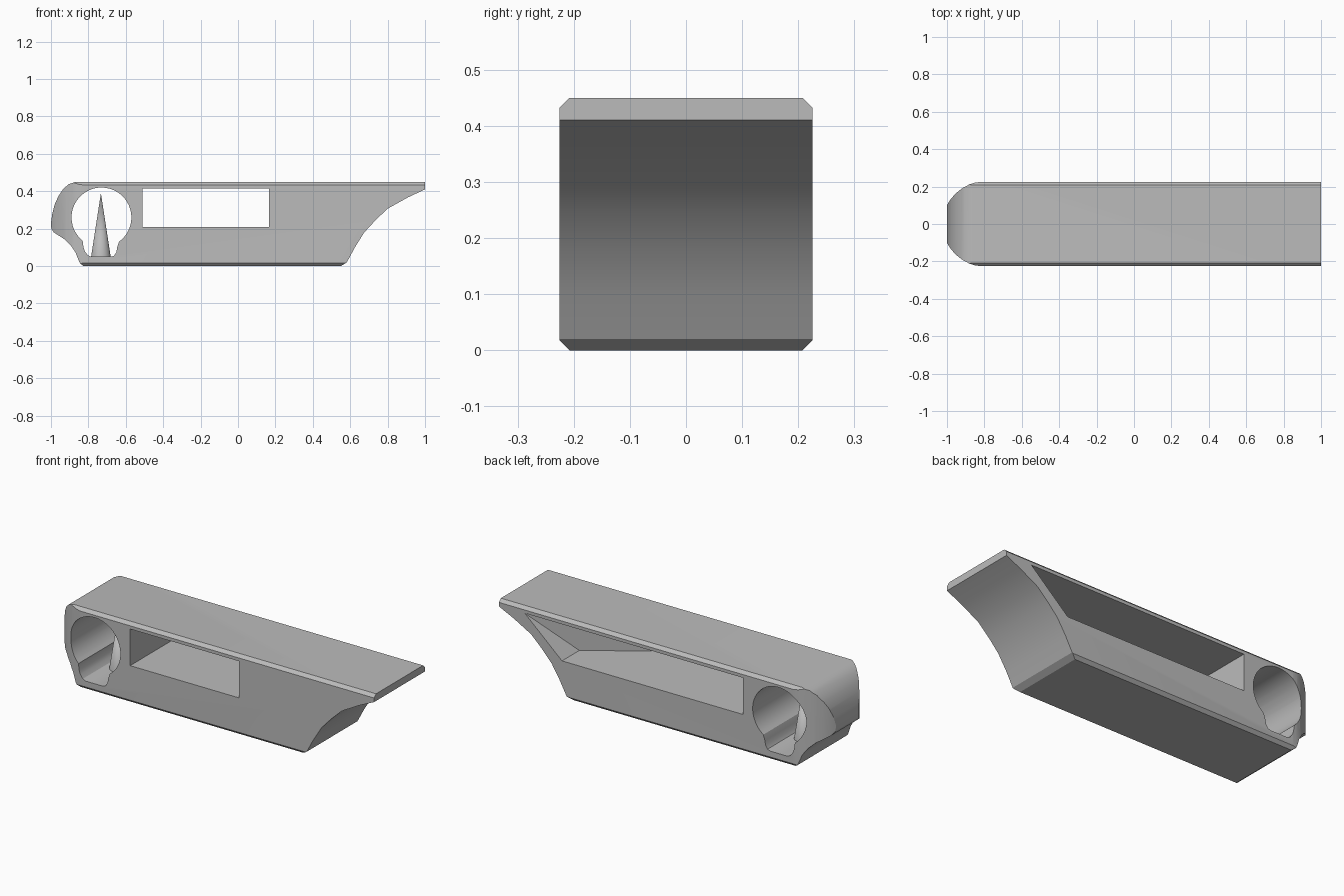
import bpy, bmesh, math

if "Cube" in bpy.data.objects:
    bpy.data.objects.remove(bpy.data.objects["Cube"])

grey = bpy.data.materials.new("light grey")
grey.diffuse_color = (0.5, 0.5, 0.5, 1)
grey.use_nodes = True
grey.node_tree.nodes["Principled BSDF"].inputs["Base Color"].default_value = grey.diffuse_color


def prism(name, points, place, low, high):
    """Extrude a 2D outline; place(u, v, w) maps outline + depth to 3D."""
    bm = bmesh.new()
    ends = [[bm.verts.new(place(u, v, w)) for u, v in points] for w in (low, high)]
    bm.faces.new(ends[0])
    bm.faces.new(ends[1])
    n = len(points)
    for i in range(n):
        j = (i + 1) % n
        bm.faces.new((ends[0][i], ends[0][j], ends[1][j], ends[1][i]))
    bmesh.ops.recalc_face_normals(bm, faces=bm.faces)
    mesh = bpy.data.meshes.new(name)
    bm.to_mesh(mesh)
    bm.free()
    ob = bpy.data.objects.new(name, mesh)
    bpy.context.collection.objects.link(ob)
    mesh.materials.append(grey)
    return ob


def along_x(u, v, w): return (w, u, v)
def along_y(u, v, w): return (u, w, v)
def along_z(u, v, w): return (u, v, w)


def boolean(target, tool, operation):
    mod = target.modifiers.new(operation, 'BOOLEAN')
    mod.operation = operation
    mod.solver = 'EXACT'
    mod.object = tool
    bpy.context.view_layer.objects.active = target
    bpy.ops.object.modifier_apply(modifier=mod.name)
    bpy.data.objects.remove(tool)


# Side profile: rounded nose on the left, swept tail on the right
side = [(-0.825, 0), (0.55, 0), (0.582, 0.02), (0.625, 0.1), (0.675, 0.18),
        (0.735, 0.245), (0.80, 0.307), (0.91, 0.368), (1, 0.41), (1, 0.45),
        (-0.87, 0.45), (-0.905, 0.438), (-0.935, 0.412), (-0.96, 0.375),
        (-0.98, 0.33), (-0.993, 0.28), (-1, 0.23), (-0.998, 0.2),
        (-0.985, 0.18), (-0.93, 0.145), (-0.895, 0.112), (-0.87, 0.075),
        (-0.85, 0.025), (-0.842, 0.012)]
body = prism("body", side, along_y, -0.3, 0.3)

# Bevelled long edges
c = 0.017
section = [(-0.225, c), (-0.225 + c, 0), (0.225 - c, 0), (0.225, c),
           (0.225, 0.45 - c), (0.225 - c, 0.45), (-0.225 + c, 0.45), (-0.225, 0.45 - c)]
boolean(body, prism("section", section, along_x, -1.2, 1.2), 'INTERSECT')

# Nose rounded in plan
curve = [(-1.0, 0.1), (-0.982, 0.13), (-0.955, 0.162), (-0.92, 0.19),
         (-0.88, 0.212), (-0.85, 0.221), (-0.815, 0.226)]
plan = [(-1.001, 0.1)] + curve[1:] + [(-0.7, 0.3), (1.2, 0.3)]
plan += [(x, -y) for x, y in reversed(plan)]
boolean(body, prism("plan", plan, along_z, -0.1, 0.6), 'INTERSECT')

# Keyhole-shaped through hole
cx, cz, r = -0.73, 0.26, 0.16
a0, a1 = math.radians(-54), math.radians(231)
hole = [(cx + r * math.cos(a0 + (a1 - a0) * i / 40),
         cz + r * math.sin(a0 + (a1 - a0) * i / 40)) for i in range(41)]
hole += [(-0.826, 0.1), (-0.818, 0.078), (-0.803, 0.058), (-0.785, 0.05),
         (-0.68, 0.05), (-0.662, 0.056), (-0.65, 0.075), (-0.646, 0.1)]
boolean(body, prism("hole", hole, along_y, -0.4, 0.4), 'DIFFERENCE')

# Pocket: a side-to-side window that widens toward the back, with a sloped end
k = 0.45 / 0.675
wedge = [(-0.51, -0.4), (0.165 - 0.175 / k, -0.4), (0.165 + 0.625 / k, 0.4), (-0.51, 0.4)]
pocket = prism("pocket", wedge, along_z, 0.21, 0.415)
slope = [(-0.6, 0.1), (0.61 - 0.11 * 1.122, 0.1), (0.61 + 0.29 * 1.122, 0.5), (-0.6, 0.5)]
boolean(pocket, prism("slope", slope, along_y, -0.5, 0.5), 'INTERSECT')
boolean(body, pocket, 'DIFFERENCE')

# Spike standing in the hole
bpy.ops.mesh.primitive_cone_add(vertices=32, radius1=0.053, radius2=0,
                                depth=0.345, location=(-0.733, 0, 0.2175))
spike = bpy.context.object
spike.name = "spike"
spike.data.materials.append(grey)

for ob in (body, spike):
    bpy.ops.object.select_all(action='DESELECT')
    ob.select_set(True)
    bpy.context.view_layer.objects.active = ob
    bpy.ops.object.shade_smooth_by_angle(angle=math.radians(25))
